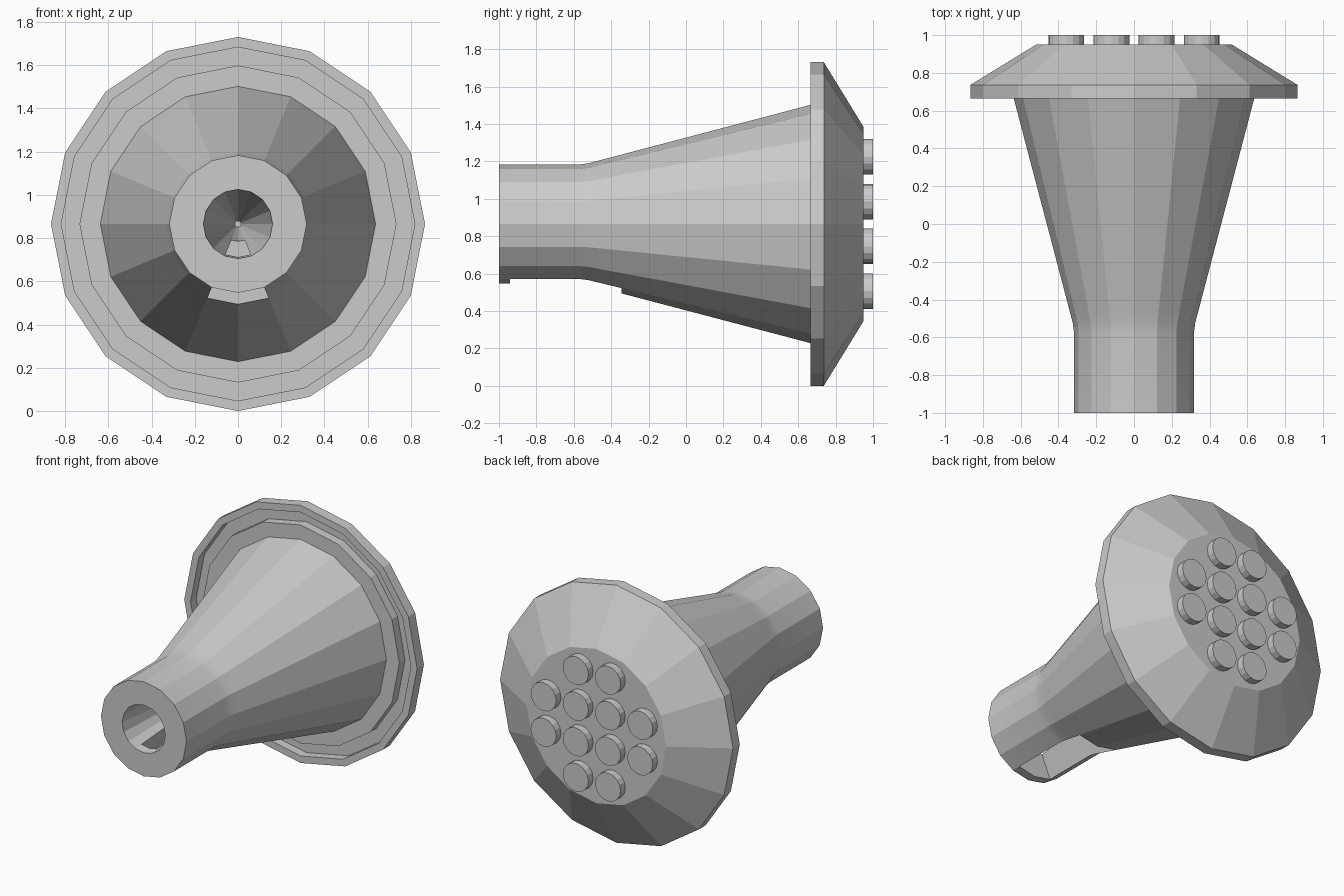
import bpy
import bmesh
import math

cube = bpy.data.objects.get("Cube")
if cube:
    bpy.data.objects.remove(cube)

SIDES = 16
AXIS_Z = 0.865

grey = bpy.data.materials.new("plain_grey")
grey.use_nodes = True
colour = (0.6, 0.6, 0.6, 1)
grey.diffuse_color = colour
grey.node_tree.nodes["Principled BSDF"].inputs["Base Color"].default_value = colour


def ring(bm, y, r, x=0, z=0):
    """Polygon of vertices around the y direction, starting at the top."""
    step = math.tau / SIDES
    return [bm.verts.new((x + r * math.sin(i * step), y, z + r * math.cos(i * step)))
            for i in range(SIDES)]


def bridge(bm, a, b, skip=()):
    for i in range(SIDES):
        if i not in skip:
            j = (i + 1) % SIDES
            bm.faces.new((a[i], a[j], b[j], b[i]))


def finish(bm, name, smooth_angle=None):
    bmesh.ops.recalc_face_normals(bm, faces=bm.faces)
    mesh = bpy.data.meshes.new(name)
    bm.to_mesh(mesh)
    bm.free()
    mesh.materials.append(grey)
    obj = bpy.data.objects.new(name, mesh)
    obj.location.z = AXIS_Z
    bpy.context.collection.objects.link(obj)
    if smooth_angle:
        bpy.ops.object.select_all(action='DESELECT')
        obj.select_set(True)
        bpy.context.view_layer.objects.active = obj
        bpy.ops.object.shade_smooth_by_angle(angle=math.radians(smooth_angle))
    return obj


# Hollow flared body, with a slot through the two lowest sides of the neck
bm = bmesh.new()
outer = [ring(bm, y, r) for y, r in (
    (-1, .318), (-.94, .318), (-.57, .318), (-.52, .325), (-.46, .341),
    (-.345, .371), (.67, .638))]
inner = [ring(bm, y, r) for y, r in (
    (-1, .16), (-.94, .153), (-.57, .11), (-.345, .08), (.25, .015))]
half = SIDES // 2
slot = (half - 1, half)
outer_end, inner_end = 5, 3
for rings, end in ((outer, outer_end), (inner, inner_end)):
    for k in range(len(rings) - 1):
        bridge(bm, rings[k], rings[k + 1], slot if 1 <= k < end else ())
bridge(bm, outer[0], inner[0])
bm.faces.new(outer[-1])
bm.faces.new(inner[-1])
# Slot end walls and side walls
for o, n in ((1, 1), (outer_end, inner_end)):
    for i in slot:
        bm.faces.new((outer[o][i], outer[o][i + 1], inner[n][i + 1], inner[n][i]))
for i in (half - 1, half + 1):
    edge = [outer[k][i] for k in range(1, outer_end + 1)]
    edge += [inner[k][i] for k in range(inner_end, 0, -1)]
    bm.faces.new(edge)
finish(bm, "flared_body", 12)

# Wide head with a groove in its front face and a tapered back
bm = bmesh.new()
head = [ring(bm, y, r) for y, r in (
    (.665, .6), (.665, .733), (.725, .733), (.725, .818), (.665, .818),
    (.665, .865), (.737, .865), (.95, .518))]
for a, b in zip(head, head[1:]):
    bridge(bm, a, b)
bm.faces.new(head[0])
bm.faces.new(head[-1])
finish(bm, "grooved_head")

# Round studs on the back: a four by four grid without its corners
bm = bmesh.new()
pitch = .239
for col in (-1.5, -.5, .5, 1.5):
    for row in (-1.5, -.5, .5, 1.5):
        if abs(col) + abs(row) > 2.5:
            continue
        base, cap = (ring(bm, y, .095, col * pitch, row * pitch) for y in (.94, 1))
        bridge(bm, base, cap)
        bm.faces.new(base)
        bm.faces.new(cap)
finish(bm, "back_studs")
